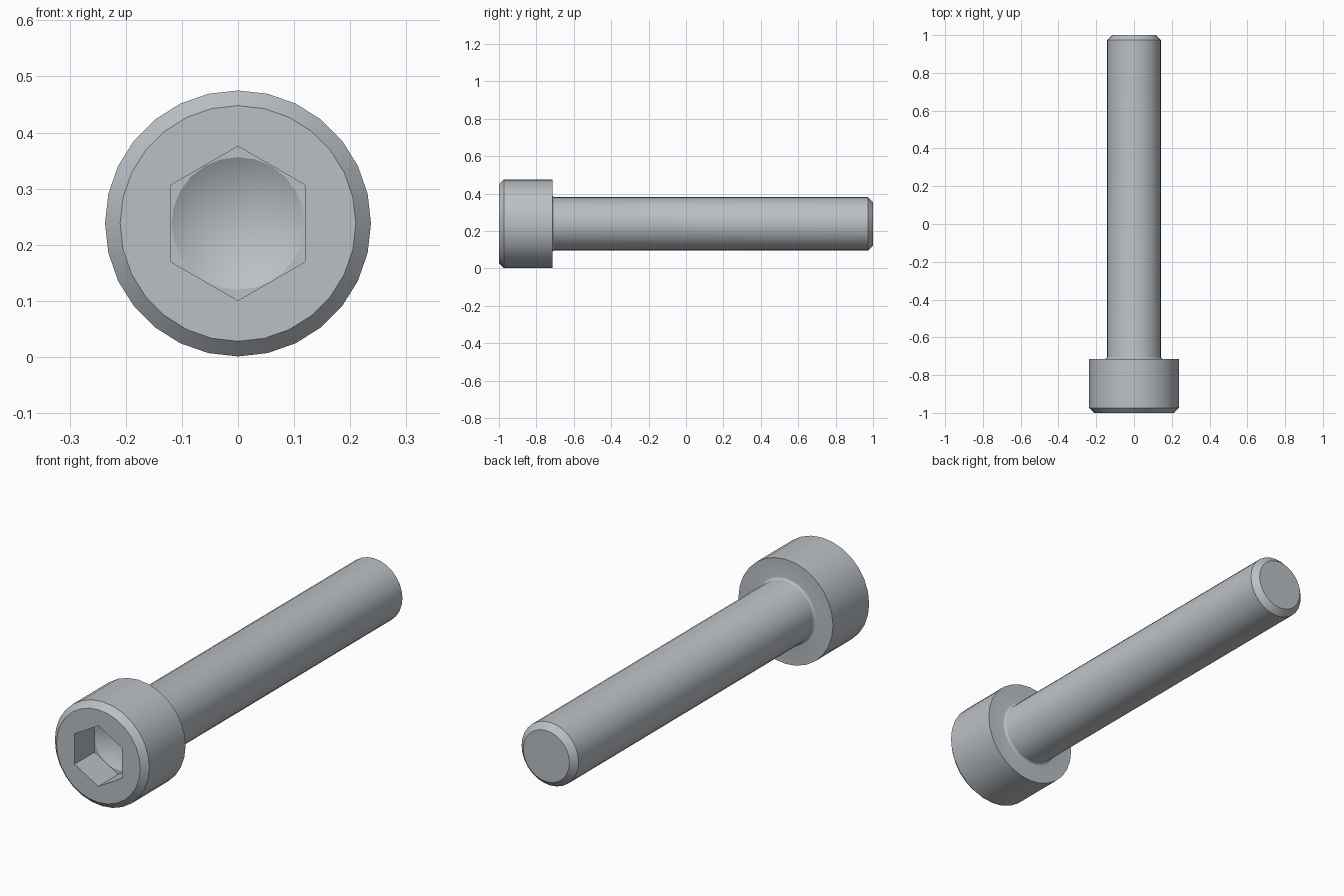
import bpy, bmesh, math

if "Cube" in bpy.data.objects:
    bpy.data.objects.remove(bpy.data.objects["Cube"])

CZ = 0.238           # height of the bolt axis
HEAD_R, SHANK_R = 0.237, 0.143
HEAD_BACK = -0.714
CHAMFER = 0.027
HEX_FLAT = 0.119     # axis to hex flat
SEG = 28

bm = bmesh.new()


def ring(r, y, n=SEG, phase=0.0):
    """Circle of vertices around the bolt axis (parallel to y)."""
    pts = [phase + 2 * math.pi * i / n for i in range(n)]
    return [bm.verts.new((r * math.cos(a), y, CZ + r * math.sin(a))) for a in pts]


def skin(a, b):
    n = len(a)
    for i in range(n):
        j = (i + 1) % n
        bm.faces.new((a[i], a[j], b[j], b[i]))


def loop_edges(vs):
    out = []
    for i, v in enumerate(vs):
        w = vs[(i + 1) % len(vs)]
        out.append(bm.edges.get((v, w)) or bm.edges.new((v, w)))
    return out


def fill_between(outer, inner):
    bmesh.ops.triangle_fill(bm, use_beauty=True, normal=(0, -1, 0),
                            edges=loop_edges(outer) + loop_edges(inner))


# Outer profile: chamfered head, fillet under the head, chamfered shank
profile = [(HEAD_R - CHAMFER, -1.0), (HEAD_R, -1.0 + CHAMFER), (HEAD_R, HEAD_BACK)]
f = 0.011
for k in range(5):
    a = math.pi / 2 * k / 4
    profile.append((SHANK_R + f - f * math.sin(a), HEAD_BACK + f - f * math.cos(a)))
profile += [(SHANK_R, 1.0 - CHAMFER), (SHANK_R - CHAMFER, 1.0)]
rings = [ring(r, y) for r, y in profile]
for a, b in zip(rings, rings[1:]):
    skin(a, b)
bm.faces.new(rings[-1])

# Hex socket walls, point up
hex_r = HEX_FLAT / math.cos(math.pi / 6)
hex_front = ring(hex_r, -1.0, 6, math.pi / 6)
hex_floor = ring(hex_r, -0.857, 6, math.pi / 6)
skin(hex_front, hex_floor)
fill_between(rings[0], hex_front)

# Socket floor with a drilled cone
cone = ring(HEX_FLAT - 0.0008, -0.857, 24)
fill_between(hex_floor, cone)
tip = bm.verts.new((0, -0.857 + 0.069, CZ))
for i in range(24):
    bm.faces.new((cone[i], cone[(i + 1) % 24], tip))

bmesh.ops.recalc_face_normals(bm, faces=bm.faces[:])
mesh = bpy.data.meshes.new("socket_head_bolt")
bm.to_mesh(mesh)
bm.free()
bolt = bpy.data.objects.new("socket_head_bolt", mesh)
bpy.context.collection.objects.link(bolt)

steel = bpy.data.materials.new("steel_grey")
steel.diffuse_color = (0.50, 0.53, 0.56, 1)
steel.use_nodes = True
steel.node_tree.nodes["Principled BSDF"].inputs["Base Color"].default_value = steel.diffuse_color
mesh.materials.append(steel)

bpy.context.view_layer.objects.active = bolt
bolt.select_set(True)
bpy.ops.object.shade_smooth_by_angle(angle=math.radians(25))
